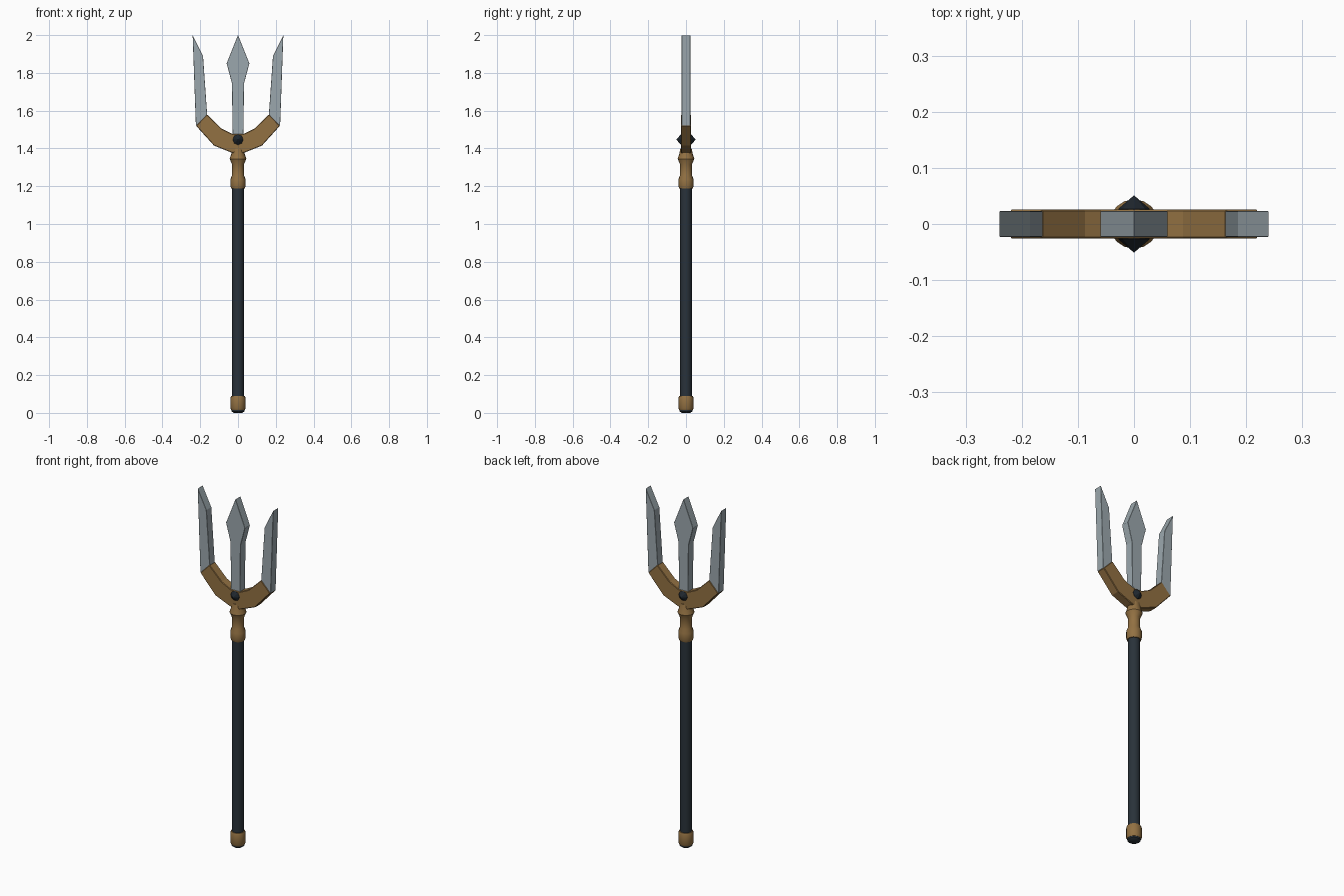
import bpy, bmesh, math
from mathutils import Matrix

if "Cube" in bpy.data.objects:
    bpy.data.objects.remove(bpy.data.objects["Cube"])


def mat(name, rgb):
    m = bpy.data.materials.new(name)
    m.diffuse_color = (*rgb, 1)
    m.use_nodes = True
    m.node_tree.nodes["Principled BSDF"].inputs["Base Color"].default_value = m.diffuse_color
    return m


STEEL = mat("steel", (0.33, 0.39, 0.42))
BRONZE = mat("bronze", (0.29, 0.165, 0.055))
DARK = mat("dark_grip", (0.022, 0.032, 0.042))
GEM = mat("dark_gem", (0.014, 0.02, 0.027))


def finish(name, bm, material, smooth=None):
    bmesh.ops.recalc_face_normals(bm, faces=bm.faces)
    me = bpy.data.meshes.new(name)
    bm.to_mesh(me)
    bm.free()
    me.materials.append(material)
    ob = bpy.data.objects.new(name, me)
    bpy.context.collection.objects.link(ob)
    if smooth:
        bpy.ops.object.select_all(action='DESELECT')
        ob.select_set(True)
        bpy.context.view_layer.objects.active = ob
        bpy.ops.object.shade_smooth_by_angle(angle=math.radians(smooth))
    return ob


def lathe(name, profile, material, sides=16):
    """Stack rings of (radius, z) and close both ends."""
    bm = bmesh.new()
    rings = []
    for r, z in profile:
        rings.append([bm.verts.new((r * math.cos(2 * math.pi * i / sides),
                                    r * math.sin(2 * math.pi * i / sides), z))
                      for i in range(sides)])
    for a, b in zip(rings, rings[1:]):
        for i in range(sides):
            j = (i + 1) % sides
            bm.faces.new((a[i], a[j], b[j], b[i]))
    bm.faces.new(rings[0])
    bm.faces.new(rings[-1])
    return finish(name, bm, material, 35)


def plate(name, outline, half, material, bevel=0.0):
    """Extrude an (x, z) outline to +-half in y."""
    bm = bmesh.new()
    f = bm.faces.new([bm.verts.new((x, -half, z)) for x, z in outline])
    ext = bmesh.ops.extrude_face_region(bm, geom=[f])
    for v in ext["geom"]:
        if isinstance(v, bmesh.types.BMVert):
            v.co.y = half
    ob = finish(name, bm, material)
    if bevel:
        b = ob.modifiers.new("bevel", 'BEVEL')
        b.width, b.segments = bevel, 1
    return ob


# Shaft, butt cap and collar
lathe("shaft", [(0.031, 0.05), (0.031, 1.22)], DARK)
lathe("butt_tip", [(0.022, 0.0), (0.034, 0.008), (0.037, 0.03)], DARK)
lathe("butt_cap", [(0.036, 0.016), (0.04, 0.024), (0.04, 0.08), (0.036, 0.09)], BRONZE)
lathe("collar", [(0.036, 1.187), (0.04, 1.2), (0.04, 1.237), (0.032, 1.258),
                 (0.031, 1.315), (0.044, 1.345), (0.036, 1.37), (0.03, 1.40)], BRONZE)

# Curved fork, outline mirrored about the shaft
lower = [(0.045, 1.382), (0.127, 1.415), (0.222, 1.52)]
upper = [(0.164, 1.58), (0.087, 1.505), (0.03, 1.477)]
half = [(0, 1.367)] + lower + upper
plate("fork", half + [(-x, z) for x, z in reversed(half[1:])], 0.026, BRONZE, 0.003)

# Outer prongs
for s, side in ((1, "right"), (-1, "left")):
    plate(side + "_prong", [(s * x, z) for x, z in
          [(0.223, 1.52), (0.24, 1.998), (0.185, 1.888), (0.162, 1.56)]], 0.023, STEEL, 0.001)

# Centre prong with spear-shaped tip
tip = [(0.028, 1.44), (0.032, 1.745), (0.06, 1.85)]
plate("centre_prong", tip + [(0, 2.0)] + [(-x, z) for x, z in reversed(tip)], 0.023, STEEL, 0.001)

# Faceted gem passing through the fork: pyramids front and back
bm = bmesh.new()
for s in (1, -1):
    rot = Matrix.Rotation(-s * math.pi / 2, 4, 'X')
    bmesh.ops.create_cone(bm, cap_ends=True, segments=8, radius1=0.028, radius2=0.0, depth=0.024,
                          matrix=Matrix.Translation((0, s * 0.039, 1.447)) @ rot)
    bmesh.ops.create_cone(bm, cap_ends=True, segments=8, radius1=0.028, radius2=0.028, depth=0.01,
                          matrix=Matrix.Translation((0, s * 0.022, 1.447)) @ rot)
finish("gem", bm, GEM)
